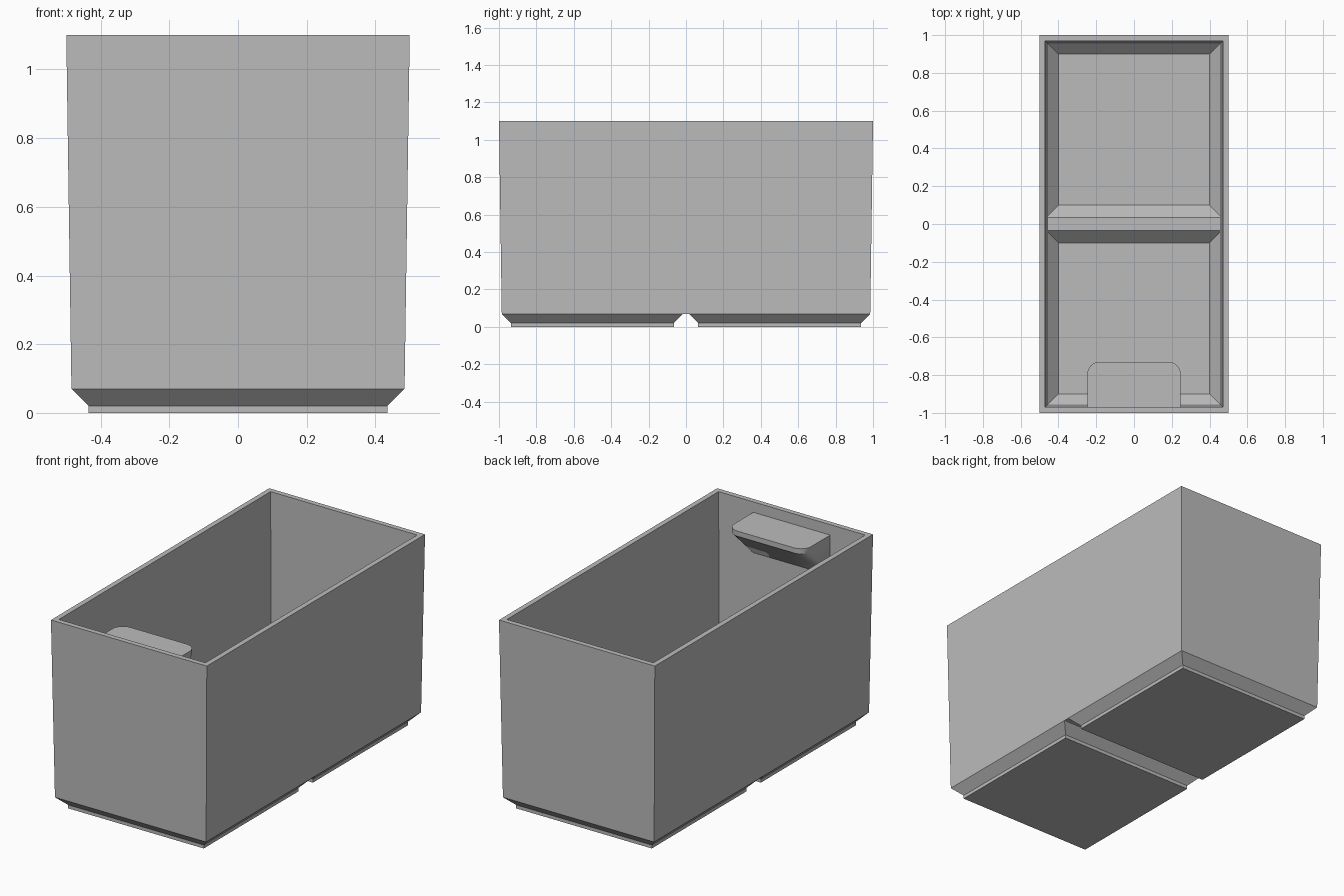
import bpy
import bmesh
import math

cube = bpy.data.objects.get("Cube")
if cube:
    bpy.data.objects.remove(cube)

grey = bpy.data.materials.new("plain_grey")
grey.use_nodes = True
COLOUR = (0.5, 0.5, 0.5, 1)
grey.diffuse_color = COLOUR
grey.node_tree.nodes["Principled BSDF"].inputs["Base Color"].default_value = COLOUR


def finish(name, bm):
    bmesh.ops.recalc_face_normals(bm, faces=bm.faces)
    mesh = bpy.data.meshes.new(name)
    bm.to_mesh(mesh)
    bm.free()
    mesh.materials.append(grey)
    obj = bpy.data.objects.new(name, mesh)
    bpy.context.collection.objects.link(obj)
    return obj


def loft(name, rings):
    """Closed solid through rectangular rings (z, half width, y low, y high)."""
    bm = bmesh.new()
    loops = [[bm.verts.new(p) for p in ((-w, a, z), (w, a, z), (w, b, z), (-w, b, z))]
             for z, w, a, b in rings]
    for low, high in zip(loops, loops[1:]):
        for i in range(4):
            j = (i + 1) % 4
            bm.faces.new((low[i], low[j], high[j], high[i]))
    bm.faces.new(loops[0])
    bm.faces.new(loops[-1])
    return finish(name, bm)


def flip(rings, side):
    return [(z, w, *sorted((a * side, b * side))) for z, w, a, b in rings]


def cut(obj, cutters):
    bpy.context.view_layer.objects.active = obj
    for cutter in cutters:
        mod = obj.modifiers.new("hollow", "BOOLEAN")
        mod.operation = "DIFFERENCE"
        mod.solver = "EXACT"
        mod.object = cutter
        bpy.ops.object.modifier_apply(modifier=mod.name)


# Cutters: tapered cavity and one chamfered pocket over each foot
cavity = loft("cavity_cutter", [(0.095, 0.455, -0.955, 0.955),
                                (1.2, 0.4715, -0.9715, 0.9715)])
pocket_rings = [(0.03, 0.40, 0.10, 0.90), (0.085, 0.455, 0.045, 0.955),
                (0.095, 0.4549, 0.035, 0.9549), (0.11, 0.4549, 0.035, 0.9549)]
foot_rings = [(0, 0.435, 0.065, 0.935), (0.02, 0.435, 0.065, 0.935),
              (0.07, 0.485, 0.015, 0.985)]
pockets = {s: loft("pocket_cutter", flip(pocket_rings, s)) for s in (-1, 1)}

# Tapered bin wall, leaving the ridge between the pockets
body = loft("bin_wall", [(0.07, 0.485, -0.985, 0.985), (1.1, 0.5, -1, 1)])
cut(body, [cavity, *pockets.values()])

# Stepped feet
for side, name in ((-1, "front_foot"), (1, "back_foot")):
    cut(loft(name, flip(foot_rings, side)), [pockets[side]])

for cutter in (cavity, *pockets.values()):
    bpy.data.objects.remove(cutter)

# Label shelf: rounded lip tapering down to a straight edge on the front wall
HALF, WALL, FRONT, RADIUS, STEPS = 0.247, -0.975, -0.73, 0.065, 8
outline = [(-HALF, WALL), (HALF, WALL)]
for side in (1, -1):
    for i in range(STEPS + 1):
        t = math.pi / 2 * i / STEPS
        outline.append((side * (HALF - RADIUS + RADIUS * math.cos(t)),
                        FRONT - RADIUS + RADIUS * math.sin(t)))
bm = bmesh.new()
for z in (1.04, 1.01):
    for x, y in outline:
        bm.verts.new((x, y, z))
for x in (-HALF, HALF):
    bm.verts.new((x, WALL, 0.80))
hull = bmesh.ops.convex_hull(bm, input=bm.verts)
bmesh.ops.delete(bm, geom=list({v for v in hull["geom_interior"] + hull["geom_unused"]
                                if isinstance(v, bmesh.types.BMVert)}), context="VERTS")
bmesh.ops.dissolve_limit(bm, angle_limit=0.01, verts=bm.verts, edges=bm.edges)
shelf = finish("label_shelf", bm)
bpy.ops.object.select_all(action="DESELECT")
shelf.select_set(True)
bpy.context.view_layer.objects.active = shelf
bpy.ops.object.shade_smooth_by_angle(angle=math.radians(25))
